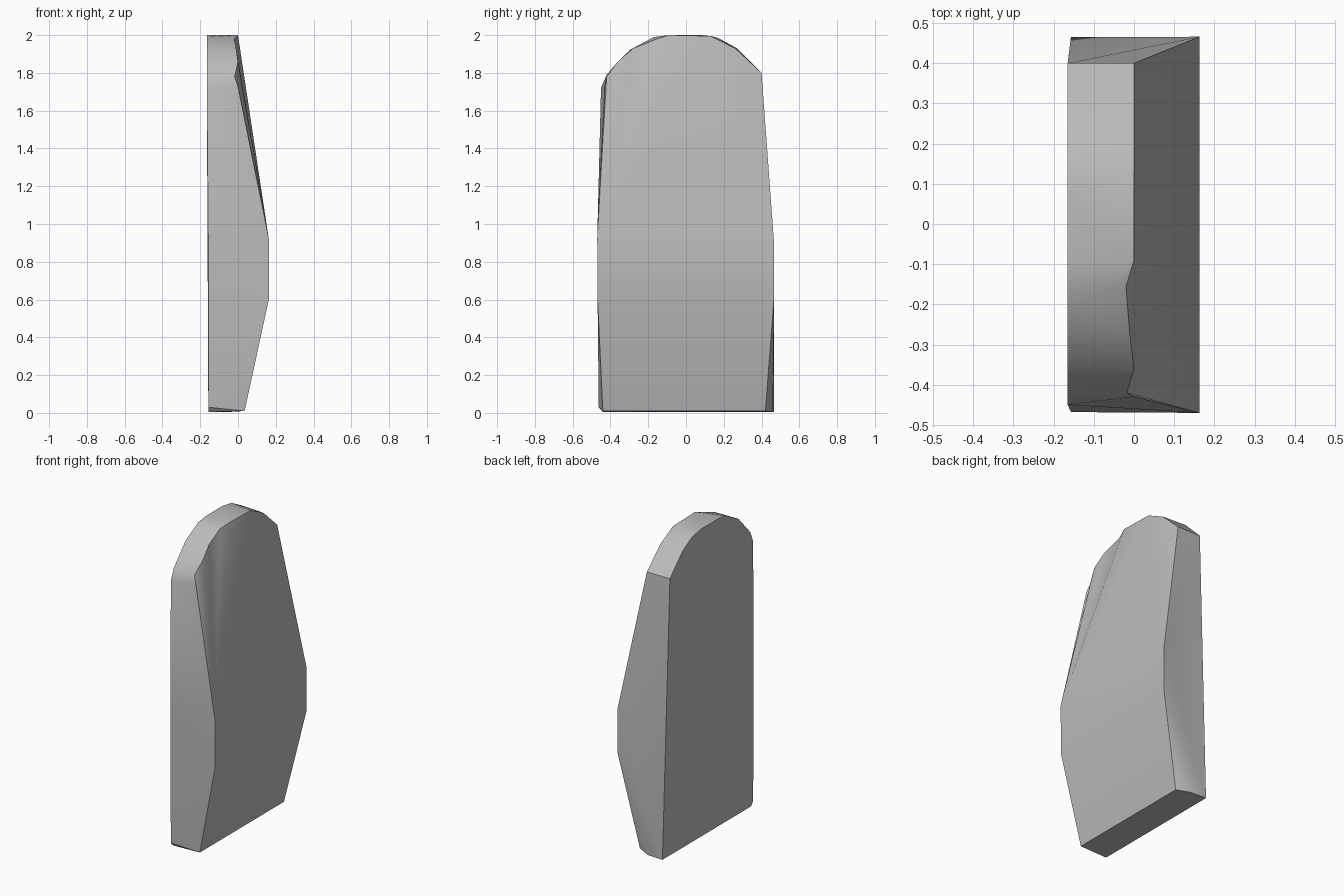
import bpy, bmesh, math
from mathutils import Vector

cube = bpy.data.objects.get("Cube")
if cube:
    bpy.data.objects.remove(cube)

stone = bpy.data.materials.new("stone_grey")
stone.use_nodes = True
grey = (0.5, 0.5, 0.5, 1)
stone.diffuse_color = grey
stone.node_tree.nodes["Principled BSDF"].inputs["Base Color"].default_value = grey

# Flat side outline (y, z)
flat_arch = [(.40, 1.80), (.27, 1.93), (.17, 1.985), (.08, 2), (-.09, 2), (-.17, 1.99),
             (-.30, 1.92), (-.42, 1.79), (-.45, 1.72)]
flat_foot = [(-.468, .9), (-.462, .03), (-.44, .005), (.465, .005)]
# Bulging side arch (y, z, worn depth of the edge)
bulge_arch = [(.40, 1.80, 0), (.26, 1.93, 0), (.13, 1.995, 0), (-.09, 2, 0),
              (-.155, 1.98, .02), (-.28, 1.93, .01), (-.36, 1.86, 0),
              (-.42, 1.78, .018), (-.43, 1.73, 0)]
# Crest of the bulge and its foot
crest = [(.163, .466, .9), (.163, .466, .61), (.163, -.47, .92), (.163, -.468, .6)]
foot = [(.035, .42, .01), (-.05, .46, .005), (.035, -.44, .01)]

points = [(-.165, y, z) for y, z in flat_arch]
points += [(-.157, y, z) for y, z in flat_foot]
points += [(0, y, z) for y, z, d in bulge_arch] + crest + foot

# Wrap the outlines in one solid slab
bm = bmesh.new()
for p in points:
    bm.verts.new(p)
hull = bmesh.ops.convex_hull(bm, input=bm.verts)
loose = [v for v in bm.verts if not v.link_faces]
bmesh.ops.delete(bm, geom=loose, context='VERTS')

# Wear small dips into the arched edge
for y, z, depth in bulge_arch:
    for v in bm.verts:
        if (v.co - Vector((0, y, z))).length < 0.001:
            v.co.x -= depth
bmesh.ops.dissolve_limit(bm, angle_limit=math.radians(0.5),
                         verts=bm.verts, edges=bm.edges)
bmesh.ops.recalc_face_normals(bm, faces=bm.faces)

mesh = bpy.data.meshes.new("stone_slab")
bm.to_mesh(mesh)
bm.free()
mesh.materials.append(stone)
slab = bpy.data.objects.new("stone_slab", mesh)
bpy.context.collection.objects.link(slab)
bpy.context.view_layer.objects.active = slab
slab.select_set(True)
bpy.ops.object.shade_smooth_by_angle(angle=math.radians(30))
